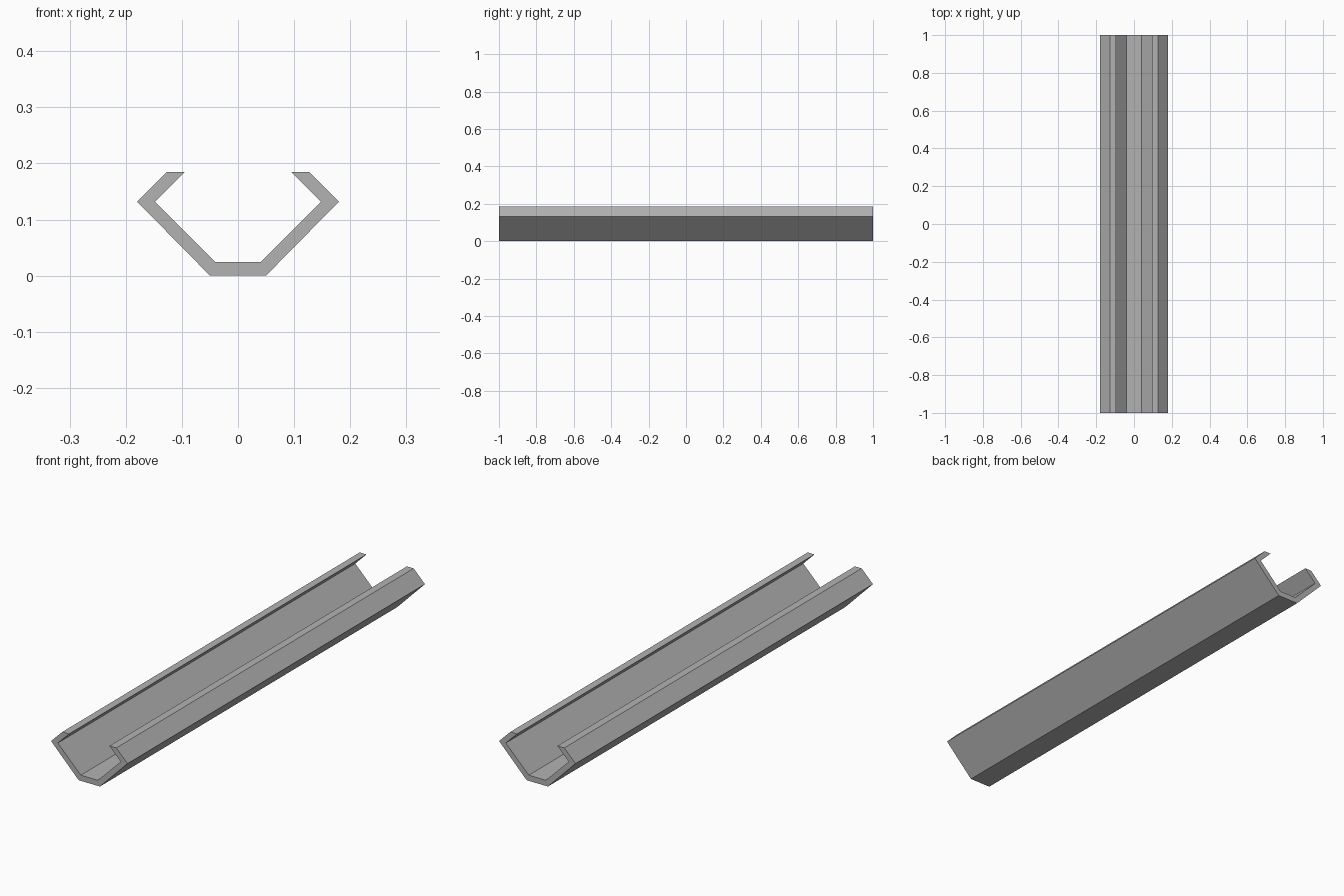
import bpy
import bmesh

if "Cube" in bpy.data.objects:
    bpy.data.objects.remove(bpy.data.objects["Cube"])

# Right half of the channel cross-section (x, z), from bottom outside to bottom inside
half = [(0.05, 0.0), (0.18, 0.132), (0.127, 0.185),
        (0.095, 0.185), (0.148, 0.132), (0.04, 0.024)]
profile = half + [(-x, z) for x, z in reversed(half)]

# Extrude the closed profile along the length
bm = bmesh.new()
front = [bm.verts.new((x, -1.0, z)) for x, z in profile]
cap = bm.faces.new(front)
result = bmesh.ops.extrude_face_region(bm, geom=[cap], use_keep_orig=True)
back = [v for v in result["geom"] if isinstance(v, bmesh.types.BMVert)]
bmesh.ops.translate(bm, verts=back, vec=(0, 2.0, 0))
bmesh.ops.recalc_face_normals(bm, faces=bm.faces)

mesh = bpy.data.meshes.new("channel_rail")
bm.to_mesh(mesh)
bm.free()

# Plain grey metal
grey = bpy.data.materials.new("grey metal")
grey.diffuse_color = (0.45, 0.45, 0.45, 1.0)
grey.use_nodes = True
grey.node_tree.nodes["Principled BSDF"].inputs["Base Color"].default_value = grey.diffuse_color
mesh.materials.append(grey)

rail = bpy.data.objects.new("channel_rail", mesh)
bpy.context.collection.objects.link(rail)
